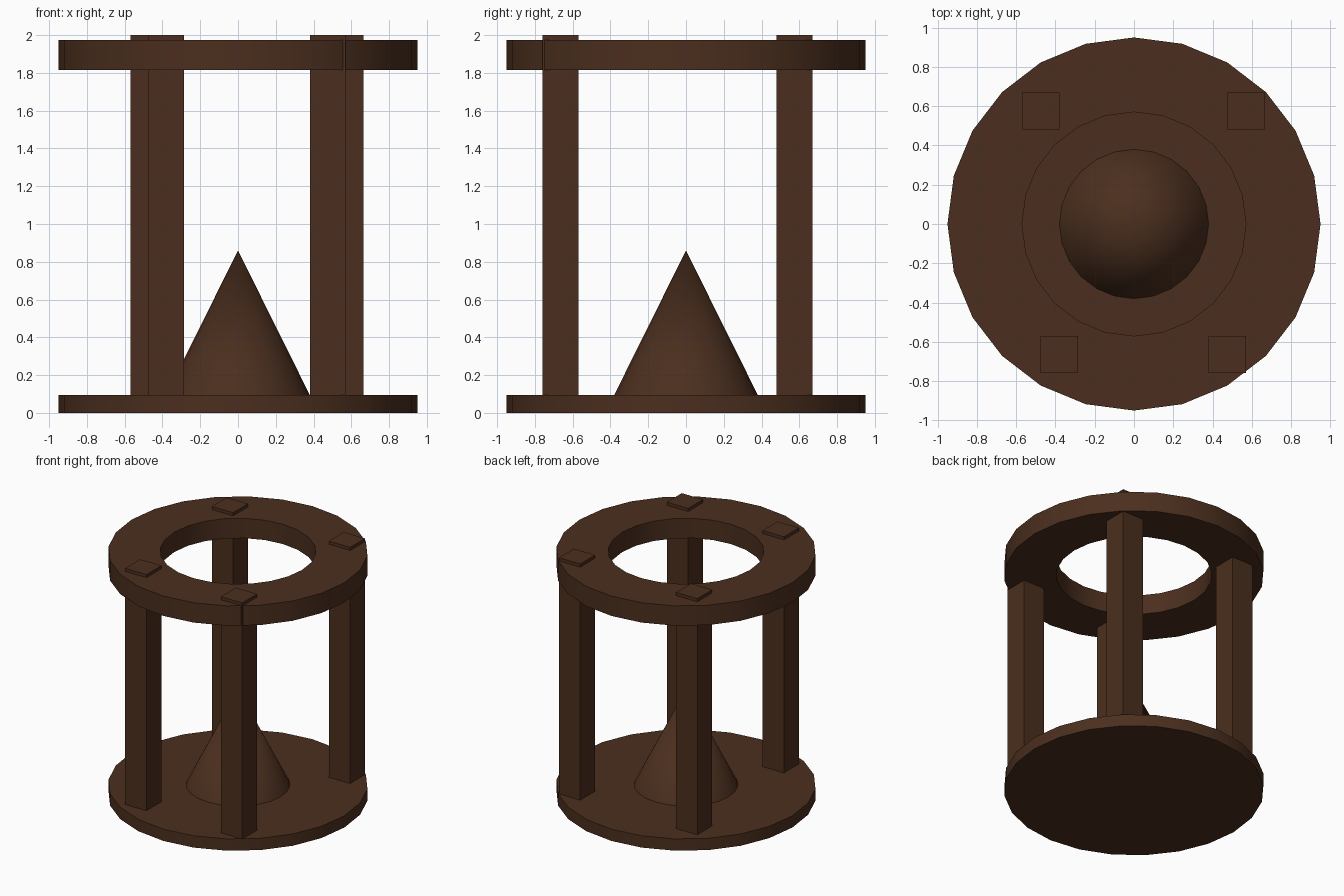
import bpy, bmesh
from math import cos, sin, tau, radians

if "Cube" in bpy.data.objects:
    bpy.data.objects.remove(bpy.data.objects["Cube"])

SIDES = 24
wood = bpy.data.materials.new("dark_wood")
wood.diffuse_color = (0.07, 0.028, 0.013, 1)
wood.use_nodes = True
wood.node_tree.nodes["Principled BSDF"].inputs["Base Color"].default_value = wood.diffuse_color


def finish(name, bm):
    """Turn a bmesh into a named wooden object with smooth rounded sides."""
    bmesh.ops.recalc_face_normals(bm, faces=bm.faces)
    mesh = bpy.data.meshes.new(name)
    bm.to_mesh(mesh)
    bm.free()
    mesh.materials.append(wood)
    obj = bpy.data.objects.new(name, mesh)
    bpy.context.collection.objects.link(obj)
    bpy.ops.object.select_all(action='DESELECT')
    obj.select_set(True)
    bpy.context.view_layer.objects.active = obj
    bpy.ops.object.shade_smooth_by_angle(angle=radians(30))
    return obj


def circle(bm, r, z):
    return [bm.verts.new((r * cos(tau * i / SIDES), r * sin(tau * i / SIDES), z))
            for i in range(SIDES)]


def bridge(bm, a, b):
    for i in range(SIDES):
        j = (i + 1) % SIDES
        bm.faces.new((a[i], a[j], b[j], b[i]))


# Base disc
bm = bmesh.new()
low, high = circle(bm, 0.95, 0), circle(bm, 0.95, 0.095)
bridge(bm, low, high)
bm.faces.new(low)
bm.faces.new(high)
finish("base_disc", bm)

# Central cone
bm = bmesh.new()
rim = circle(bm, 0.38, 0.095)
tip = bm.verts.new((0, 0, 0.86))
bm.faces.new(rim)
for i in range(SIDES):
    bm.faces.new((rim[i], rim[(i + 1) % SIDES], tip))
finish("center_cone", bm)

# Top ring
bm = bmesh.new()
loops = [circle(bm, r, z) for r, z in
         ((0.95, 1.815), (0.95, 1.975), (0.57, 1.975), (0.57, 1.815))]
for k in range(4):
    bridge(bm, loops[k], loops[(k + 1) % 4])
finish("top_ring", bm)

# Four square posts that poke through the ring
posts = {"back_left_post": (-0.475, 0.575), "back_right_post": (0.57, 0.575),
         "front_left_post": (-0.38, -0.665), "front_right_post": (0.475, -0.665)}
for name, (x, y) in posts.items():
    bm = bmesh.new()
    bmesh.ops.create_cube(bm, size=1)
    bmesh.ops.scale(bm, vec=(0.19, 0.19, 1.905), verts=bm.verts)
    bmesh.ops.translate(bm, vec=(x, y, 1.0475), verts=bm.verts)
    finish(name, bm)
